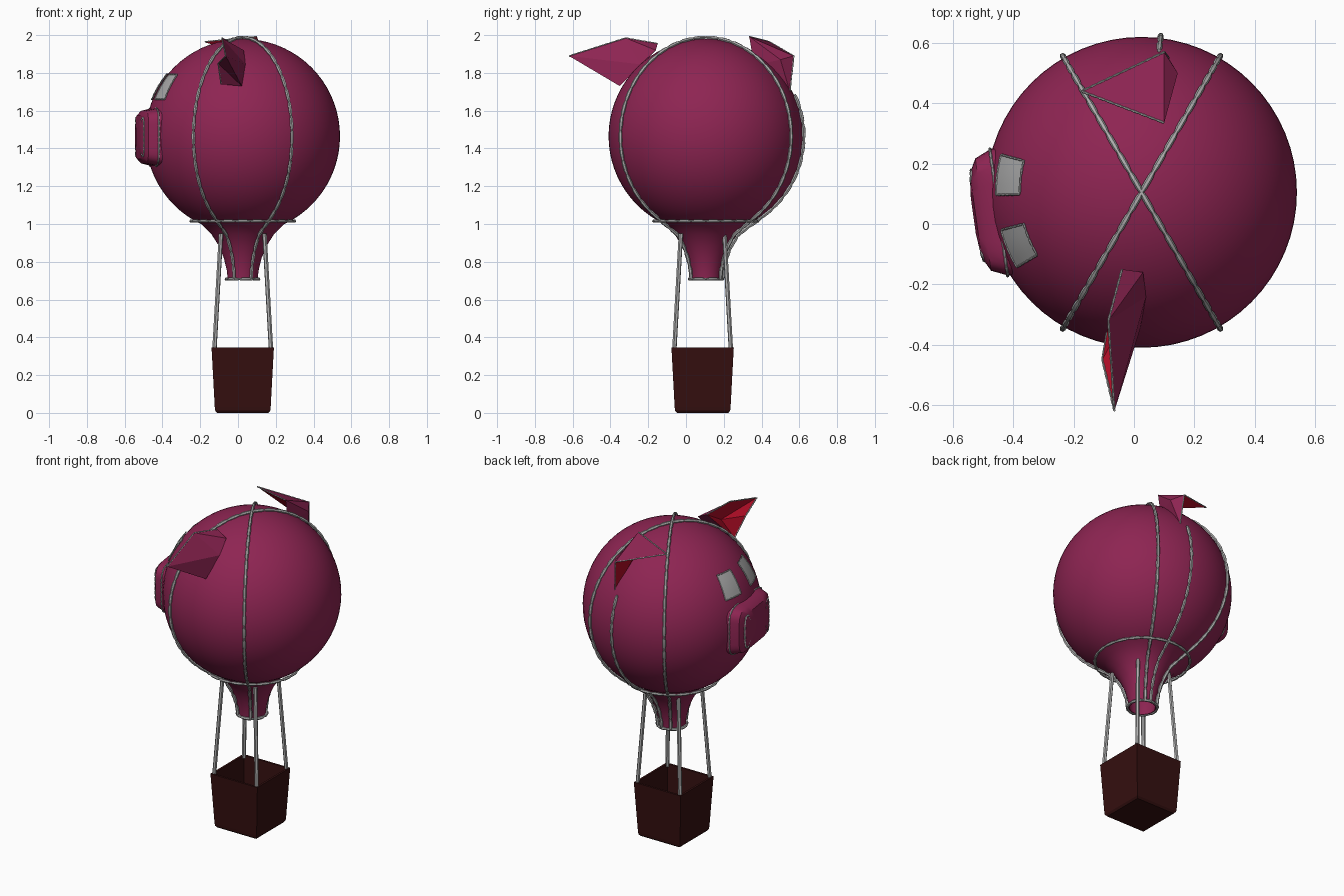
import bpy, bmesh
from math import sin, cos, pi, radians, sqrt
from mathutils import Vector, Matrix

cube = bpy.data.objects.get("Cube")
if cube:
    bpy.data.objects.remove(cube, do_unlink=True)


def material(name, rgb):
    m = bpy.data.materials.new(name)
    m.use_nodes = True
    m.diffuse_color = (*rgb, 1)
    m.node_tree.nodes["Principled BSDF"].inputs["Base Color"].default_value = (*rgb, 1)
    return m


PINK = material("raspberry_fabric", (0.27, 0.018, 0.085))
RED = material("red_lining", (0.45, 0.004, 0.02))
GREY = material("grey_rope", (0.42, 0.42, 0.42))
BROWN = material("dark_brown_wicker", (0.035, 0.005, 0.005))

CENTRE = Vector((0.025, 0.105, 1.465))
RADIUS = 0.515
NECK = [(0.165, 0.945), (0.127, 0.885), (0.1, 0.82), (0.083, 0.75), (0.08, 0.705)]


def add(name, mesh, mats, smooth=None):
    obj = bpy.data.objects.new(name, mesh)
    bpy.context.collection.objects.link(obj)
    for m in mats:
        mesh.materials.append(m)
    if smooth:
        bpy.ops.object.select_all(action="DESELECT")
        obj.select_set(True)
        bpy.context.view_layer.objects.active = obj
        bpy.ops.object.shade_smooth_by_angle(angle=radians(smooth))
    return obj


def loft(name, rings, mats, smooth, cap=False):
    bm = bmesh.new()
    loops = [[bm.verts.new(p) for p in ring] for ring in rings]
    for a, b in zip(loops, loops[1:]):
        for i in range(len(a)):
            j = (i + 1) % len(a)
            bm.faces.new((a[i], a[j], b[j], b[i]))
    if cap:
        bm.faces.new(loops[-1])
    bmesh.ops.remove_doubles(bm, verts=bm.verts, dist=1e-5)
    bmesh.ops.recalc_face_normals(bm, faces=bm.faces)
    mesh = bpy.data.meshes.new(name)
    bm.to_mesh(mesh)
    bm.free()
    return add(name, mesh, mats, smooth)


def rope(name, points, radius, closed=False, lay=0.08):
    """Tube along a path, pinched at regular intervals; lay=0 keeps it plain."""
    pts = [Vector(p) for p in points]
    if closed:
        pts.append(pts[0])
    if lay:
        lengths = [(b - a).length for a, b in zip(pts, pts[1:])]
        count = max(1, round(sum(lengths) / lay)) * 4
        step, fine, k, start = sum(lengths) / count, [], 0, 0.0
        for i in range(count + 1):
            d = i * step
            while k < len(lengths) - 1 and d > start + lengths[k]:
                start += lengths[k]
                k += 1
            fine.append(pts[k].lerp(pts[k + 1], min(1, (d - start) / lengths[k])))
        pts = fine
    if closed:
        pts.pop()
    curve = bpy.data.curves.new(name + "_path", "CURVE")
    curve.dimensions = "3D"
    curve.bevel_depth = radius
    curve.bevel_resolution = 1
    curve.use_fill_caps = True
    spline = curve.splines.new("POLY")
    spline.points.add(len(pts) - 1)
    spline.use_cyclic_u = closed
    for i, p in enumerate(pts):
        spline.points[i].co = (*p, 1)
        spline.points[i].radius = 0.65 if lay and i % 4 == 0 else 1
    temp = bpy.data.objects.new(name + "_path", curve)
    mesh = bpy.data.meshes.new_from_object(temp)
    bpy.data.objects.remove(temp)
    mesh.materials.clear()
    return add(name, mesh, [GREY], 50)


def around(azimuth, r, z):
    return Vector((CENTRE.x + r * cos(azimuth), CENTRE.y + r * sin(azimuth), z))


def on_ball(azimuth, height_angle, offset=0.0):
    r = RADIUS + offset
    return around(azimuth, r * cos(height_angle), CENTRE.z + r * sin(height_angle))


# Balloon envelope: ball running into a flared open neck
profile = [(RADIUS * sin(radians(a)), CENTRE.z + RADIUS * cos(radians(a)))
           for a in range(0, 156, 5)] + NECK
profile += [(r - 0.006, z) for r, z in reversed(NECK)]
loft("balloon", [[around(2 * pi * i / 64, r, z) for i in range(64)] for r, z in profile],
     [PINK], 50)


# Ropes down the envelope, with hoops at the shoulder and mouth
def meridian(name, degrees, top_angle):
    az = radians(degrees)
    path = [on_ball(az, radians(90 - a), 0.008) for a in range(top_angle, 146, 5)]
    path += [around(az, 0.272, 1.015)] + [around(az, r + 0.01, z) for r, z in NECK]
    rope(name, path, 0.01)


for n, az in enumerate((60, 120, 240, 300)):
    meridian(f"envelope_rope_{n + 1}", az, 0)
meridian("ear_rope", 83, 65)
for name, r, z in (("shoulder_hoop", 0.275, 1.015), ("mouth_hoop", 0.087, 0.708)):
    rope(name, [around(2 * pi * i / 48, r, z) for i in range(48)], 0.009, True)

# Open tapered basket
BASKET = Vector((0.025, 0.088, 0))


def square(half, z):
    return [BASKET + Vector((x * half, y * half, z))
            for x, y in ((-1, -1), (1, -1), (1, 1), (-1, 1))]


basket = loft("basket", [square(0.148, 0.03), square(0.165, 0.345), square(0.152, 0.345),
                         square(0.134, 0.02)], [BROWN], None, True)
floor = loft("basket_floor", [square(0.134, 0.02), square(0.148, 0.03), square(0.146, 0.012),
                              square(0.136, 0)], [BROWN], None, True)

# Four plain suspension lines
for sx in (-1, 1):
    for sy in (-1, 1):
        rope(f"suspension_line_{'right' if sx < 0 else 'left'}_{'front' if sy < 0 else 'back'}",
             [BASKET + Vector((sx * r, sy * r, z)) for r, z in ((0.15, 0.33), (0.115, 0.95))],
             0.012, lay=0)

# Snout, turned slightly off the side axis
YAW = radians(188)
OUT = Vector((cos(YAW), sin(YAW), 0))
SIDE = Vector((-sin(YAW), cos(YAW), 0))
SNOUT = Vector((CENTRE.x, CENTRE.y, 1.46))


def rounded(out, w, h, side=0.0, power=0.4, count=40):
    ring = []
    for i in range(count):
        a = 2 * pi * i / count
        c, s = cos(a), sin(a)
        u = w * abs(c) ** power * (1 if c > 0 else -1)
        v = h * abs(s) ** power * (1 if s > 0 else -1)
        ring.append(SNOUT + OUT * out + SIDE * (side + u) + Vector((0, 0, v)))
    return ring


loft("snout", [rounded(*ring) for ring in (
    (0.38, 0.215, 0.153), (0.475, 0.212, 0.153), (0.53, 0.188, 0.14),
    (0.555, 0.14, 0.115), (0.563, 0.06, 0.05))], [PINK], 35, True)
rope("snout_seam", rounded(0.478, 0.213, 0.154), 0.005, True, 0.03)
for name, side in (("nostril_a", -0.125), ("nostril_b", 0.125)):
    loop = rounded(0.552, 0.026, 0.1, side, 0.7)
    rope(name, [p - OUT * 0.2 * max(0, abs((p - SNOUT).dot(SIDE)) - 0.125) for p in loop],
         0.007, True, 0.03)

# Eye patches lying on the ball, with stitched edges
for name, a0, a1 in (("eye_a", 165, 181), ("eye_b", 195, 211)):
    grid = [[on_ball(radians(a0 + (a1 - a0) * i / 4), radians(22 + 17 * j / 4), 0.005)
             for i in range(5)] for j in range(5)]
    bm = bmesh.new()
    verts = [[bm.verts.new(p) for p in row] for row in grid]
    for j in range(4):
        for i in range(4):
            bm.faces.new((verts[j][i], verts[j][i + 1], verts[j + 1][i + 1], verts[j + 1][i]))
    mesh = bpy.data.meshes.new(name)
    bm.to_mesh(mesh)
    bm.free()
    add(name, mesh, [GREY], 40)
    edge = grid[0] + [r[-1] for r in grid[1:]] + grid[-1][-2::-1] + [r[0] for r in grid[-2:0:-1]]
    rope(name + "_stitching", edge, 0.004, True, 0.03)


# Folded ears: pink outside, red lining
def ear(name, points, outer, inner, seams):
    mesh = bpy.data.meshes.new(name)
    mesh.from_pydata(points, [], outer + inner)
    for face in mesh.polygons:
        face.material_index = int(face.index >= len(outer))
    bm = bmesh.new()
    bm.from_mesh(mesh)
    bmesh.ops.recalc_face_normals(bm, faces=bm.faces)
    bm.to_mesh(mesh)
    bm.free()
    add(name, mesh, [PINK, RED])
    rope(name + "_stitching", [points[i] for i in seams], 0.004, False, 0.03)


ear("front_ear",
    [(-0.065, -0.62, 1.89), (-0.085, -0.32, 1.985), (-0.04, -0.15, 1.955), (0.03, -0.16, 1.92),
     (0.04, -0.24, 1.845), (0.02, -0.35, 1.73), (-0.09, -0.36, 1.74), (-0.105, -0.45, 1.85),
     (-0.03, -0.31, 1.86)],
    [(0, 4, 1), (1, 4, 3), (1, 3, 2), (0, 5, 4), (0, 7, 5), (7, 6, 5), (2, 3, 4, 5, 6)],
    [(0, 1, 8), (1, 2, 8), (0, 8, 7), (7, 8, 6), (2, 6, 8)],
    (2, 1, 0, 7, 6))
ear("back_ear",
    [(-0.175, 0.44, 1.965), (0.1, 0.335, 1.992), (0.1, 0.57, 1.89), (0.145, 0.5, 1.87),
     (0.1, 0.36, 1.84), (0.115, 0.55, 1.7), (0.06, 0.45, 1.87)],
    [(0, 1, 2), (1, 3, 2), (1, 4, 3), (2, 3, 5), (3, 4, 5)],
    [(0, 6, 1), (0, 2, 6), (1, 6, 4), (2, 5, 6), (4, 6, 5)],
    (1, 0, 2, 5))
